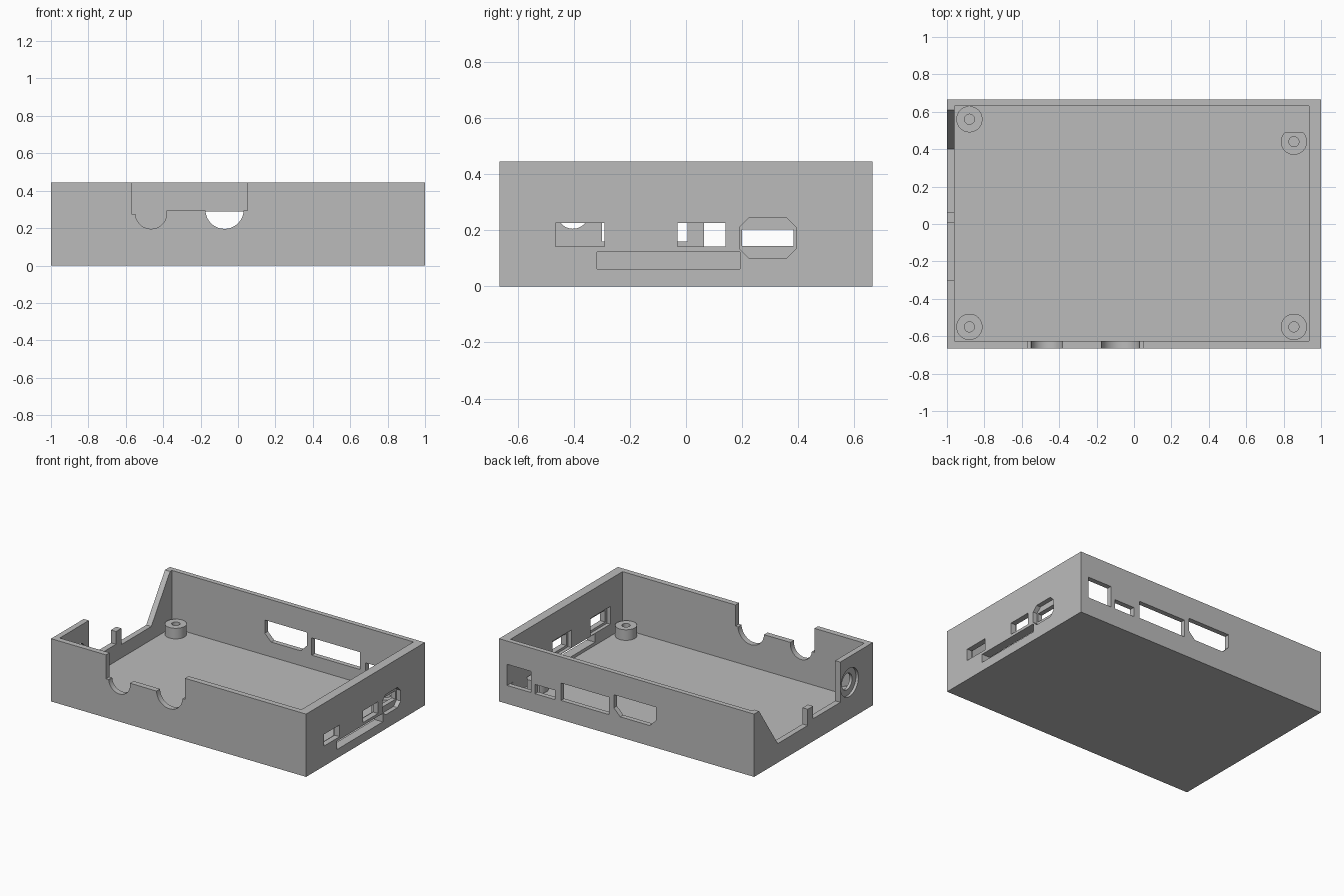
import bpy
import bmesh
import math
from mathutils import Vector

if "Cube" in bpy.data.objects:
    bpy.data.objects.remove(bpy.data.objects["Cube"], do_unlink=True)

W, D, H = 1.0, 0.665, 0.445      # half width, half depth, height
FLOOR = 0.04

grey = bpy.data.materials.new("light grey plastic")
grey.use_nodes = True
grey.diffuse_color = (0.5, 0.5, 0.5, 1)
grey.node_tree.nodes["Principled BSDF"].inputs["Base Color"].default_value = (0.5, 0.5, 0.5, 1)


def prism(name, profile, axis, lo, hi):
    """Extrude a 2D outline along an axis: x uses (y, z), y uses (x, z), z uses (x, y)."""
    place = {"x": lambda u, v: (lo, u, v),
             "y": lambda u, v: (u, lo, v),
             "z": lambda u, v: (u, v, lo)}[axis]
    bm = bmesh.new()
    face = bm.faces.new([bm.verts.new(place(u, v)) for u, v in profile])
    out = bmesh.ops.extrude_face_region(bm, geom=[face])
    shift = Vector([hi - lo if a == axis else 0 for a in "xyz"])
    moved = [g for g in out["geom"] if isinstance(g, bmesh.types.BMVert)]
    bmesh.ops.translate(bm, verts=moved, vec=shift)
    bmesh.ops.recalc_face_normals(bm, faces=bm.faces[:])
    mesh = bpy.data.meshes.new(name)
    bm.to_mesh(mesh)
    bm.free()
    mesh.materials.append(grey)
    obj = bpy.data.objects.new(name, mesh)
    bpy.context.collection.objects.link(obj)
    return obj


def rect(u0, u1, v0, v1):
    return [(u0, v0), (u1, v0), (u1, v1), (u0, v1)]


def chamfered(u0, u1, v0, v1, c, top=True):
    pts = [(u0, v0 + c), (u0 + c, v0), (u1 - c, v0), (u1, v0 + c)]
    if top:
        return pts + [(u1, v1 - c), (u1 - c, v1), (u0 + c, v1), (u0, v1 - c)]
    return pts + [(u1, v1), (u0, v1)]


def arc(cu, cv, r, start=0, end=360, n=48):
    count = n if end - start == 360 else n + 1
    angles = [math.radians(start + (end - start) * i / n) for i in range(count)]
    return [(cu + r * math.cos(a), cv + r * math.sin(a)) for a in angles]


def activate(obj):
    bpy.ops.object.select_all(action="DESELECT")
    obj.select_set(True)
    bpy.context.view_layer.objects.active = obj


def cut(obj, profile, axis, lo, hi):
    cutter = prism("cutter", profile, axis, lo, hi)
    cutter.hide_render = True
    mod = obj.modifiers.new("cut", "BOOLEAN")
    mod.operation = "DIFFERENCE"
    mod.solver = "EXACT"
    mod.object = cutter
    activate(obj)
    bpy.ops.object.modifier_apply(modifier=mod.name)
    bpy.data.objects.remove(cutter, do_unlink=True)


def smooth(obj):
    activate(obj)
    bpy.ops.object.shade_smooth_by_angle(angle=math.radians(30))


# Open tray
case = prism("case_tray", rect(-W, W, -D, D), "z", 0, H)
cut(case, rect(-0.96, 0.935, -0.625, 0.63), "z", FLOOR, 0.6)

# Front wall: open notch with two round cradles
notch = [(-0.57, 0.6), (-0.57, 0.275), (-0.55, 0.275)]
notch += arc(-0.465, 0.28, 0.084, 184, 360, 24)
notch += [(-0.381, 0.295)]
notch += arc(-0.072, 0.298, 0.102, 182, 358, 24)
notch += [(0.05, 0.295), (0.05, 0.6)]
cut(case, notch, "y", -0.75, -0.6)

# Left-hand end wall: sloped opening with a small upright tab
opening = [(-0.3, 0.5), (-0.3, 0.16), (0.005, 0.16), (0.005, 0.25), (0.065, 0.25),
           (0.065, 0.135), (0.4, 0.135), (0.61, H), (0.647, 0.5)]
cut(case, opening, "x", -1.1, -0.93)

# Stepped round socket in the same wall
cut(case, arc(-0.403, 0.262, 0.1), "x", -1.1, -0.98)
cut(case, arc(-0.403, 0.262, 0.057), "x", -1.1, -0.93)

# Back wall ports
for port in (rect(0.75, 0.937, 0.13, 0.28),
             rect(0.56, 0.718, 0.13, 0.196),
             rect(0.137, 0.514, 0.137, 0.26),
             chamfered(-0.231, 0.1, 0.145, 0.288, 0.05, top=False)):
    cut(case, port, "y", 0.6, 0.75)

# Right-hand end wall: two ports with inner pockets, card slot, recessed port
for y0, y1 in ((-0.465, -0.29), (-0.03, 0.14)):
    cut(case, rect(y0, y1, 0.142, 0.225), "x", 0.9, 1.1)
    cut(case, rect(y0 - 0.022, y1 + 0.022, 0.125, 0.25), "x", 0.9, 0.96)
cut(case, rect(-0.317, 0.193, 0.062, 0.122), "x", 0.9, 1.1)
cut(case, chamfered(0.19, 0.393, 0.1, 0.243, 0.034), "x", 0.968, 1.1)
cut(case, rect(0.2, 0.383, 0.143, 0.203), "x", 0.9, 1.1)
smooth(case)

# Screw posts, one trimmed flat towards the back
posts = {"back_right_post": (-0.88, 0.56), "front_right_post": (-0.88, -0.55),
         "front_left_post": (0.855, -0.55), "back_left_post": (0.855, 0.44)}
for name, (x, y) in posts.items():
    post = prism(name, arc(x, y, 0.07), "z", FLOOR - 0.01, 0.115)
    cut(post, arc(x, y, 0.027, n=32), "z", FLOOR, 0.3)
    if name == "back_left_post":
        cut(post, rect(0.7, 1.0, 0.49, 0.6), "z", 0, 0.3)
    smooth(post)
